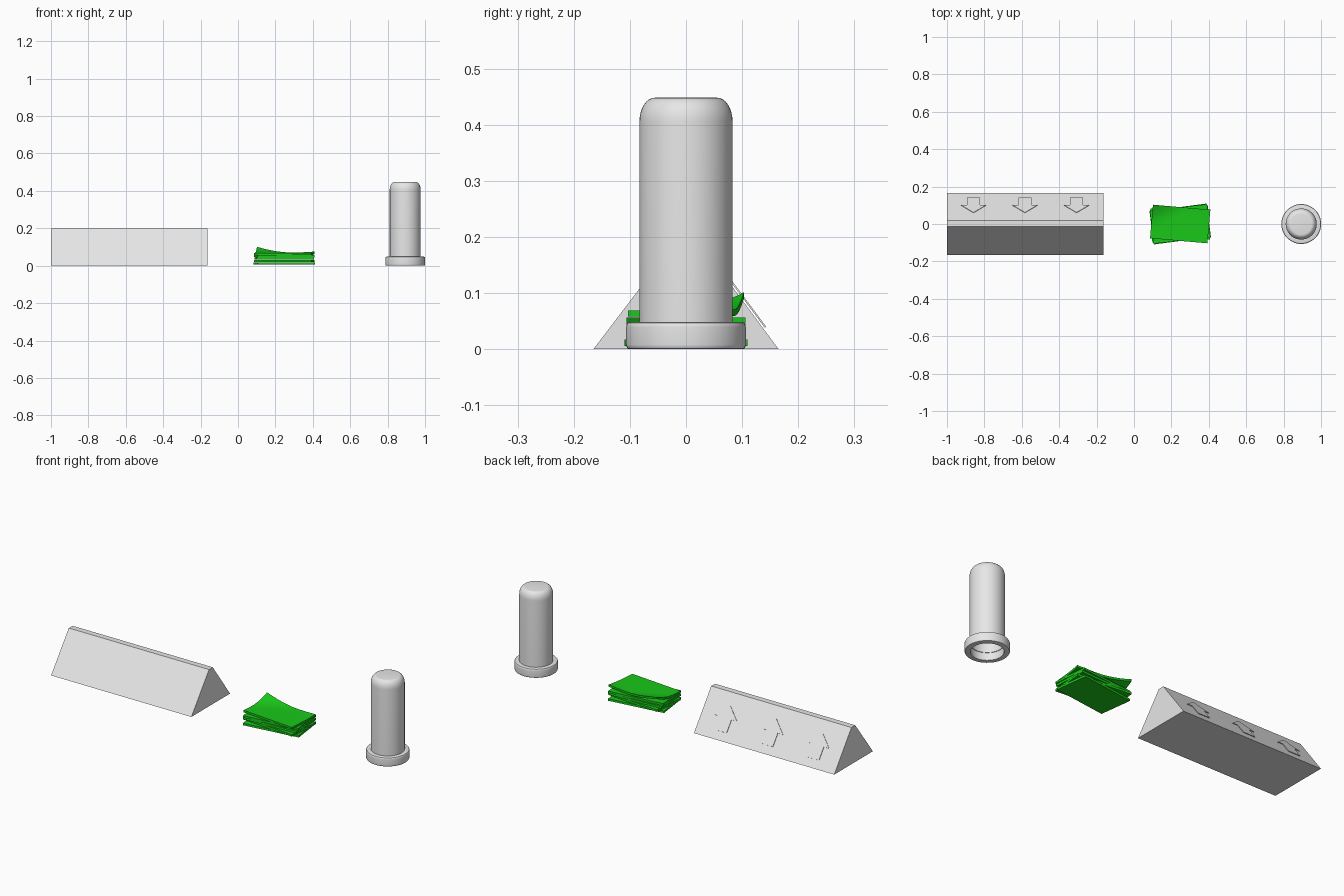
import bpy, bmesh, math
from mathutils import Matrix, Vector

if "Cube" in bpy.data.objects:
    bpy.data.objects.remove(bpy.data.objects["Cube"])


def material(name, rgb):
    m = bpy.data.materials.new(name)
    m.diffuse_color = (*rgb, 1)
    m.use_nodes = True
    m.node_tree.nodes["Principled BSDF"].inputs["Base Color"].default_value = m.diffuse_color
    return m


GREY = material("light_grey", (0.8, 0.8, 0.8))
GREEN = material("bill_green", (0.01, 0.58, 0.01))


def finish(name, bm, mat, smooth=False):
    bmesh.ops.recalc_face_normals(bm, faces=bm.faces)
    me = bpy.data.meshes.new(name)
    bm.to_mesh(me)
    bm.free()
    me.materials.append(mat)
    ob = bpy.data.objects.new(name, me)
    bpy.context.collection.objects.link(ob)
    if smooth:
        bpy.ops.object.select_all(action='DESELECT')
        ob.select_set(True)
        bpy.context.view_layer.objects.active = ob
        bpy.ops.object.shade_smooth_by_angle(angle=math.radians(35))
    return ob


def extrude_outline(points, offset):
    """Solid from a closed planar outline pushed along an offset vector."""
    bm = bmesh.new()
    face = bm.faces.new([bm.verts.new(p) for p in points])
    new = bmesh.ops.extrude_face_region(bm, geom=[face], use_keep_orig=True)
    verts = [g for g in new["geom"] if isinstance(g, bmesh.types.BMVert)]
    bmesh.ops.translate(bm, verts=verts, vec=offset)
    return bm


# Wedge bar with a narrow flat ridge
X0, X1 = -1.0, -0.163
FOOT, RIDGE, H = 0.165, 0.018, 0.198
section = [(-FOOT, 0), (FOOT, 0), (RIDGE, H), (-0.014, H)]
finish("wedge_bar", extrude_outline([(X0, y, z) for y, z in section],
                                    Vector((X1 - X0, 0, 0))), GREY)

# Three thin arrow plates pointing up the back slope
slope = H / (FOOT - RIDGE)
normal = Vector((0, slope, 1)).normalized()
half = [(0.035, 0.138), (0.035, 0.096), (0.066, 0.096)]
arrow = half + [(0, 0.057)] + [(-x, y) for x, y in reversed(half)]
for i, cx in enumerate((-0.858, -0.583, -0.307)):
    pts = [Vector((cx + x, y, (FOOT - y) * slope)) + normal * 0.003 for x, y in arrow]
    finish(f"arrow_{i + 1}", extrude_outline(pts, normal * 0.003), GREY)


# Stack of paper bills, turned differently, the top one with a curled corner
def bill(index, z, turn, curl):
    L, W, T = 0.154, 0.09, 0.011
    bm = bmesh.new()
    bmesh.ops.create_cube(bm, size=1, matrix=Matrix.Diagonal((2 * L, 2 * W, T, 1)))
    for axis, cuts in ((0, 14), (1, 8)):
        edges = [e for e in bm.edges
                 if abs((e.verts[0].co - e.verts[1].co)[axis]) > 0.05]
        bmesh.ops.subdivide_edges(bm, edges=edges, cuts=cuts, use_grid_fill=True)
    for v in bm.verts:
        u, w = v.co.x / L, v.co.y / W
        corner = max(0, ((w - u) / 2 - 0.3) / 0.7)
        other = max(0, ((w + u) / 2 - 0.4) / 0.6)
        v.co.z += z + curl * corner ** 2 + 0.2 * curl * other ** 2
    bmesh.ops.rotate(bm, verts=bm.verts, matrix=Matrix.Rotation(math.radians(turn), 3, 'Z'))
    bmesh.ops.translate(bm, verts=bm.verts, vec=(0.247, 0, 0))
    finish(f"bill_{index}", bm, GREEN, True)


stack = [(7.5, 0), (-5, 0.001), (3, 0.001), (6, 0.002), (-5, 0.032)]
for i, (turn, curl) in enumerate(stack):
    bill(i + 1, 0.0115 + i * 0.013, turn, curl)

# Hollow canister with a rounded top and a thicker collar at the foot
shoulder = [(0.056 + 0.027 * math.cos(a), 0.405 + 0.043 * math.sin(a))
            for a in (math.pi / 2 * k / 8 for k in range(9))]


def lathe(name, profile, closed):
    bm = bmesh.new()
    vs = [bm.verts.new((r, 0, z)) for r, z in profile]
    es = [bm.edges.new(p) for p in zip(vs, vs[1:])]
    if closed:
        es.append(bm.edges.new((vs[-1], vs[0])))
    bmesh.ops.spin(bm, geom=vs + es, axis=(0, 0, 1), cent=(0, 0, 0), dvec=(0, 0, 0),
                   angle=2 * math.pi, steps=48, use_duplicate=False)
    bmesh.ops.remove_doubles(bm, verts=bm.verts, dist=1e-5)
    bmesh.ops.translate(bm, verts=bm.verts, vec=(0.894, 0, 0))
    return finish(name, bm, GREY, True)


lathe("canister", [(0, 0.437), (0.06, 0.437), (0.076, 0.41), (0.076, 0.04), (0.083, 0.04)]
      + shoulder + [(0, 0.448)], False)
lathe("collar", [(0.079, 0.0), (0.101, 0.0), (0.104, 0.001), (0.106, 0.004), (0.1065, 0.008),
                 (0.1065, 0.039), (0.106, 0.044), (0.104, 0.047), (0.101, 0.048),
                 (0.079, 0.048)], True)
